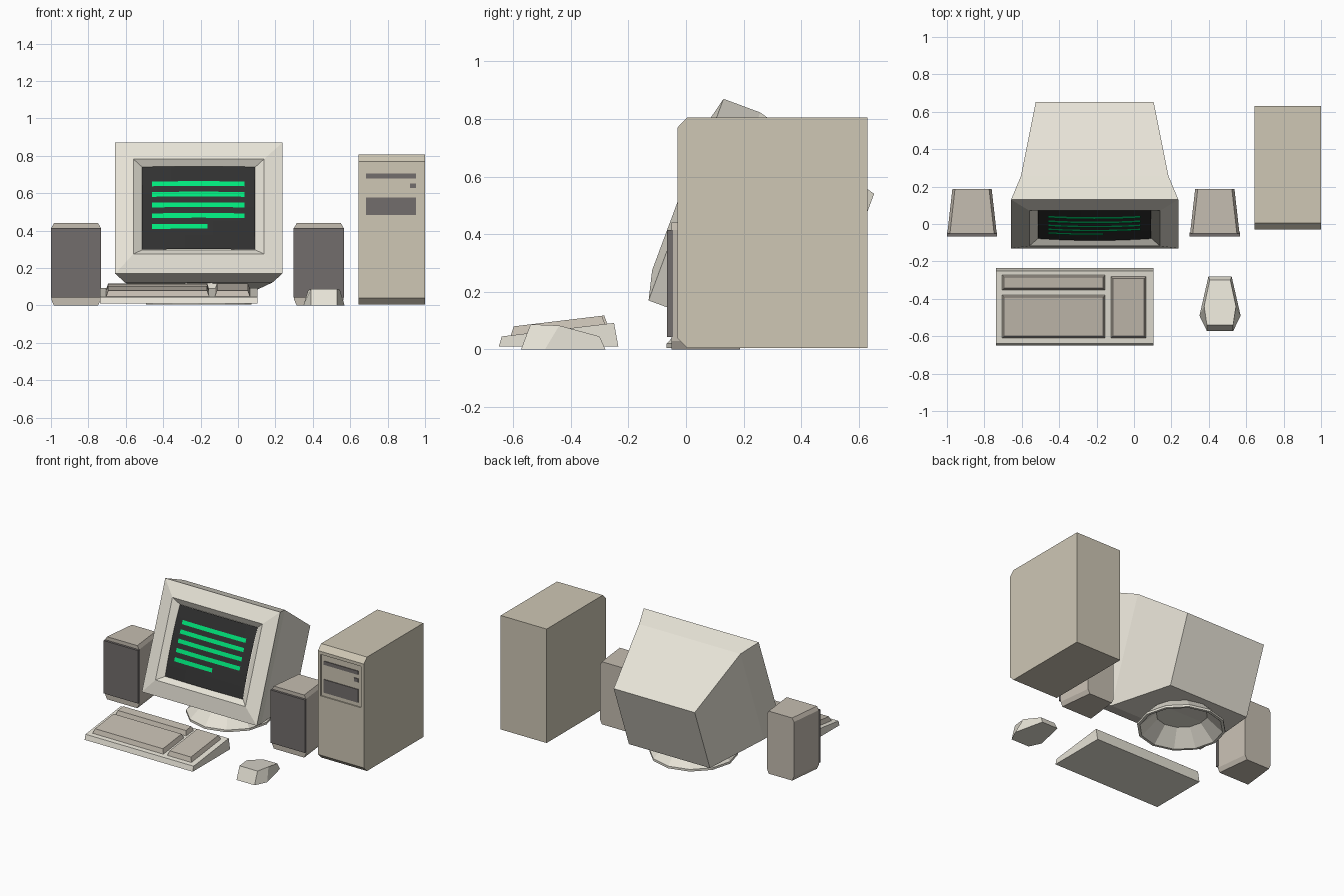
import bpy, bmesh, math
from mathutils import Vector

if "Cube" in bpy.data.objects:
    bpy.data.objects.remove(bpy.data.objects["Cube"])


def material(name, rgb):
    m = bpy.data.materials.new(name)
    m.diffuse_color = (*rgb, 1)
    m.use_nodes = True
    m.node_tree.nodes["Principled BSDF"].inputs["Base Color"].default_value = m.diffuse_color
    return m


CREAM = material("cream", (0.80, 0.77, 0.68))
TAN = material("tan", (0.62, 0.57, 0.46))
TAUPE = material("taupe", (0.56, 0.51, 0.44))
DARK = material("dark", (0.17, 0.155, 0.15))
BLACK = material("black", (0.03, 0.03, 0.03))
GREEN = material("green", (0.0, 0.80, 0.2))


def loft(name, rings, mat, cap_start=True, cap_end=True, wrap=True):
    """Skin a list of equally long point rings."""
    bm = bmesh.new()
    vs = [[bm.verts.new(p) for p in r] for r in rings]
    n = len(rings[0])
    for a, b in zip(vs, vs[1:]):
        for i in range(n if wrap else n - 1):
            j = (i + 1) % n
            bm.faces.new((a[i], a[j], b[j], b[i]))
    if cap_start:
        bm.faces.new(vs[0][::-1])
    if cap_end:
        bm.faces.new(vs[-1])
    if wrap:
        bmesh.ops.recalc_face_normals(bm, faces=bm.faces)
    me = bpy.data.meshes.new(name)
    bm.to_mesh(me)
    bm.free()
    me.materials.append(mat)
    ob = bpy.data.objects.new(name, me)
    bpy.context.collection.objects.link(ob)
    return ob


def box(name, x, y, z, mat):
    ring = lambda yy: [(x[0], yy, z[0]), (x[1], yy, z[0]), (x[1], yy, z[1]), (x[0], yy, z[1])]
    return loft(name, [ring(y[0]), ring(y[1])], mat)


def prism_x(name, profile, x0, x1, mat):
    return loft(name, [[(x, y, z) for y, z in profile] for x in (x0, x1)], mat)


# Monitor, in tilted coordinates: x across, u up the face, w depth
CX, TILT = -0.21, math.radians(20.4)
S, C = math.sin(TILT), math.cos(TILT)


def tilted(x, u, w):
    return Vector((CX + x, -0.13 + S * u + C * w, 0.17 + C * u - S * w))


def frame(h, u0, u1, w):
    return [tilted(-h, u0, w), tilted(h, u0, w), tilted(h, u1, w), tilted(-h, u1, w)]


loft("monitor_case", [
    frame(0.302, 0.138, 0.61, 0.006),    # recess floor
    frame(0.350, 0.1025, 0.645, -0.025),  # raised bezel lip
    frame(0.447, 0.0, 0.747, 0.0),
    frame(0.394, 0.0, 0.747, 0.136),
    frame(0.315, 0.135, 0.62, 0.605)], CREAM)


# Bulging screen and text bars that follow its curve
def screen_patch(name, x0, x1, u0, u1, lift, mat, nx=8, nu=6):
    rows = []
    for j in range(nu + 1):
        row = []
        for i in range(nx + 1):
            x = x0 + (x1 - x0) * i / nx
            u = u0 + (u1 - u0) * j / nu
            w = 0.004 - 0.011 * (1 - (x / 0.302) ** 2) - 0.011 * (1 - ((u - 0.374) / 0.236) ** 2)
            row.append(tilted(x, u, w - lift))
        rows.append(row)
    return loft(name, rows, mat, False, False, wrap=False)


screen_patch("screen", -0.302, 0.302, 0.138, 0.61, 0, BLACK)
for k in range(5):
    u = 0.508 - 0.061 * k
    screen_patch(f"screen_bar_{k + 1}", -0.25, 0.245 if k < 4 else 0.047,
                 u - 0.0135, u + 0.0135, 0.003, GREEN, nu=1)


# Hollow twelve-sided pedestal
def circle(r, z, n=12):
    return [(CX + r * math.cos(2 * math.pi * i / n), 0.215 + r * math.sin(2 * math.pi * i / n), z)
            for i in range(n)]


loft("monitor_pedestal", [circle(0.16, 0.105), circle(0.265, 0.005), circle(0.283, 0.005),
                          circle(0.283, 0.02), circle(0.18, 0.125)], CREAM)

# Tower case with chamfered front and a shallow drive recess
tower = prism_x("tower_case", [(-0.03, 0.04), (0.005, 0.005), (0.63, 0.005), (0.63, 0.806),
                               (0.005, 0.806), (-0.03, 0.77)], 0.643, 1.0, TAN)
cutter = box("drive_recess_cutter", (0.664, 0.977), (-0.1, -0.022), (0.457, 0.748), TAN)
cutter.hide_render = True
cutter.hide_viewport = True
cut = tower.modifiers.new("recess", "BOOLEAN")
cut.object = cutter
cut.operation = "DIFFERENCE"
cut.solver = "EXACT"
for name, x0, z0, z1 in (("drive_slot", 0.685, 0.68, 0.706), ("power_button", 0.92, 0.627, 0.652),
                         ("drive_bay", 0.685, 0.484, 0.577)):
    box(name, (x0, 0.952), (-0.027, -0.01), (z0, z1), DARK)


# Speakers: eight-sided section narrowing to the back, dark front panel
def speaker_ring(cx, h, y):
    half = [(h - 0.014, 0.0), (h, 0.03), (h, 0.415), (h - 0.014, 0.44)]
    return ([(cx + a, y, z) for a, z in half] + [(cx - a, y, z) for a, z in half[::-1]])


for side, cx in (("left", -0.866), ("right", 0.432)):
    loft(f"speaker_{side}", [speaker_ring(cx, 0.132, -0.05), speaker_ring(cx, 0.105, 0.188)], TAUPE)
    box(f"speaker_grille_{side}", (cx - 0.134, cx + 0.134), (-0.066, -0.045), (0.043, 0.415), DARK)


# Keyboard: wedge base with sloped key blocks
prism_x("keyboard_base", [(-0.65, 0.01), (-0.64, 0.045), (-0.25, 0.092), (-0.235, 0.01)],
        -0.738, 0.103, CREAM)


def key_block(name, x0, x1, y0, y1):
    def ring(d, lift):
        return [(x, y, 0.045 + 0.12 * (y + 0.64) + lift) for x, y in
                ((x0 + d, y0 + d), (x1 - d, y0 + d), (x1 - d, y1 - d), (x0 + d, y1 - d))]
    loft(name, [ring(0, -0.004), ring(0.012, 0.03)], TAUPE)


key_block("main_keys", -0.706, -0.153, -0.61, -0.378)
key_block("function_keys", -0.706, -0.153, -0.355, -0.272)
key_block("number_keys", -0.125, 0.065, -0.61, -0.28)

# Mouse: flat-faced wedge
plan = lambda dims, z: ([(0.46 + h, y, zz) for (h, y), zz in zip(dims, z)]
                        + [(0.46 - h, y, zz) for (h, y), zz in list(zip(dims, z))[::-1]])
loft("mouse", [plan([(0.07, -0.573), (0.11, -0.49), (0.062, -0.28)], (0, 0, 0)),
               plan([(0.07, -0.54), (0.085, -0.44), (0.055, -0.30)], (0.087, 0.083, 0.045))], CREAM)
